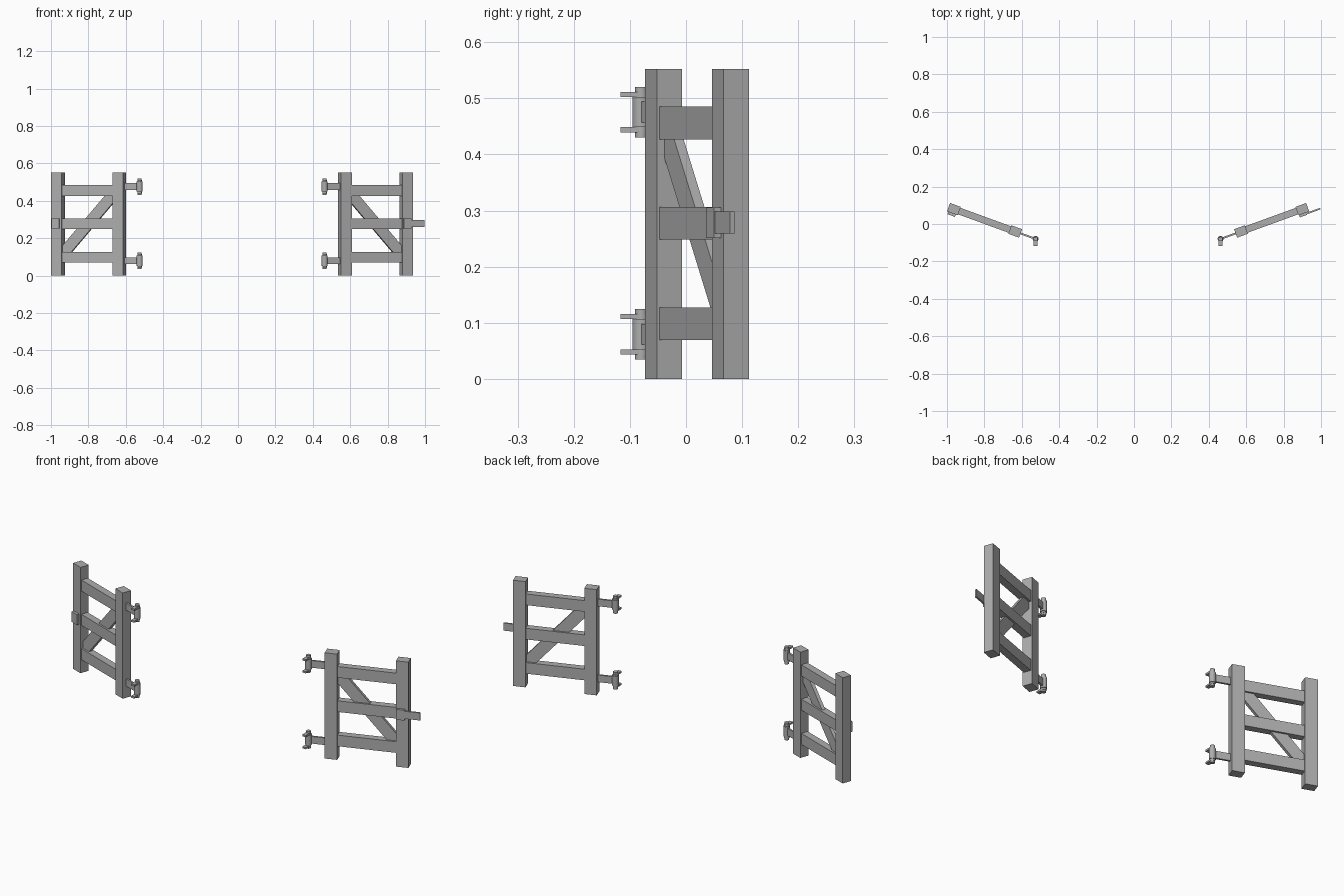
import bpy
from math import radians, sin, cos

cube = bpy.data.objects.get("Cube")
if cube:
    bpy.data.objects.remove(cube, do_unlink=True)

metal = bpy.data.materials.new("plain_grey")
metal.use_nodes = True
GREY = (0.42, 0.42, 0.42, 1)
metal.diffuse_color = GREY
metal.node_tree.nodes["Principled BSDF"].inputs["Base Color"].default_value = GREY

SWING = radians(20)
SPAN = 0.349                    # distance between post centres
POST_W, POST_D, POST_H = 0.061, 0.048, 0.552
RAIL_H = 0.058
RAILS = {"bottom": 0.098, "middle": 0.277, "top": 0.456}
HINGES = {"lower": 0.0795, "upper": 0.4755}
PIN_U = -0.116


def finish(name):
    ob = bpy.context.object
    ob.name = name
    ob.data.materials.append(metal)
    return ob


def gate(side, s, x0, y0=-0.04):
    """One gate leaf: u runs from hinge post to latch post, v runs backwards."""
    def place(u, v, z):
        return (s * (x0 + u * cos(SWING) - v * sin(SWING)),
                y0 + u * sin(SWING) + v * cos(SWING), z)

    def box(name, u, v, z, size, tilt=0, turn=SWING):
        bpy.ops.mesh.primitive_cube_add(size=1, location=place(u, v, z),
                                        rotation=(0, s * tilt, s * turn))
        ob = finish(f"{side}_{name}")
        ob.scale = size
        return ob

    def rod(name, u, z, radius, height):
        bpy.ops.mesh.primitive_cylinder_add(vertices=16, radius=radius, depth=height,
                                            location=place(u, 0, z))
        finish(f"{side}_{name}")
        bpy.ops.object.shade_smooth_by_angle(angle=radians(40))

    # Posts, rails and diagonal brace
    for name, u in (("hinge_post", 0), ("latch_post", SPAN)):
        box(name, u, 0, POST_H / 2, (POST_W, POST_D, POST_H))
    for name, z in RAILS.items():
        box(name + "_rail", SPAN / 2, 0, z, (SPAN - 0.04, 0.037, RAIL_H))
    box("brace", SPAN / 2, 0, RAILS["middle"], (0.46, 0.018, 0.06), tilt=radians(48))

    # Hinges: strap, barrel, pin and two forward-facing lugs
    for name, z in HINGES.items():
        box(name + "_strap", PIN_U / 2, 0, z, (-PIN_U, 0.010, 0.037))
        rod(name + "_barrel", PIN_U, z, 0.016, 0.054)
        rod(name + "_pin", PIN_U, z, 0.011, 0.09)
        for end, dz in (("low", -0.0315), ("high", 0.0315)):
            rod(f"{name}_{end}_eye", PIN_U, z + dz, 0.0125, 0.009)
            lug = box(f"{name}_{end}_lug", PIN_U, 0, z + dz, (0.02, 0.036, 0.009), turn=0)
            lug.location.y -= 0.019

    # Latch: catch plate on both leaves, sliding bar on the left one only
    shift = -0.006 if s > 0 else 0.002
    box("latch_catch", SPAN + shift, -0.03, 0.278, (0.042, 0.014, 0.054))
    if s > 0:
        box("latch_bar", SPAN + 0.046, -0.030, 0.279, (0.09, 0.009, 0.039))


gate("left", 1, 0.572)
gate("right", -1, 0.635)
